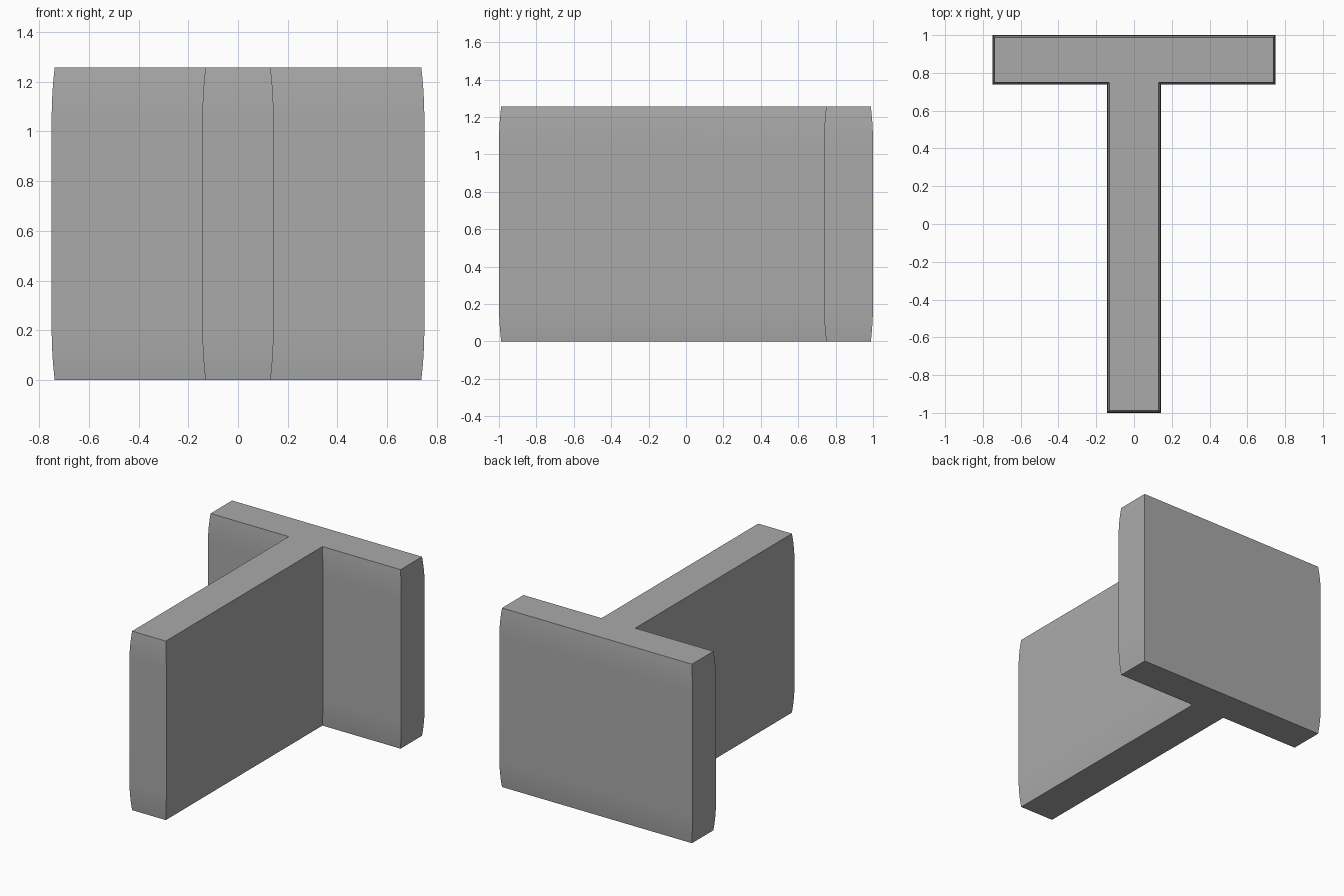
import bpy
import bmesh

if "Cube" in bpy.data.objects:
    bpy.data.objects.remove(bpy.data.objects["Cube"])

HEIGHT = 1.257
CURVE = 0.2      # height of the rounded zone at each end
INSET = 0.012    # how far the outline draws in at each end
STEPS = 8


def outline(d):
    """T-shaped outline, drawn in by d on every side."""
    bar, stem, back, inner, front = 0.75 - d, 0.143 - d, 1 - d, 0.738 + d, -1 + d
    half = [(stem, front), (stem, inner), (bar, inner), (bar, back)]
    return half + [(-x, y) for x, y in reversed(half)]


# Levels: gentle arc at the bottom, straight middle, arc at the top
levels = [(CURVE * (1 - i / STEPS), INSET * (i / STEPS) ** 2) for i in range(STEPS, -1, -1)]
levels += [(HEIGHT - z, d) for z, d in reversed(levels)]

# Loft the T profile through the levels
bm = bmesh.new()
rings = [[bm.verts.new((x, y, z)) for x, y in outline(d)] for z, d in levels]
for low, high in zip(rings, rings[1:]):
    for i in range(8):
        j = (i + 1) % 8
        bm.faces.new((low[i], low[j], high[j], high[i]))
bm.faces.new(rings[-1])
bm.faces.new(list(reversed(rings[0])))
bmesh.ops.recalc_face_normals(bm, faces=bm.faces)

mesh = bpy.data.meshes.new("t_block")
bm.to_mesh(mesh)
bm.free()
block = bpy.data.objects.new("t_block", mesh)
bpy.context.collection.objects.link(block)

# Single plain grey
grey = bpy.data.materials.new("plain_grey")
grey.diffuse_color = (0.4, 0.4, 0.4, 1)
grey.use_nodes = True
grey.node_tree.nodes["Principled BSDF"].inputs["Base Color"].default_value = grey.diffuse_color
mesh.materials.append(grey)

# Smooth arcs, sharp corners
bpy.context.view_layer.objects.active = block
block.select_set(True)
bpy.ops.object.shade_smooth_by_angle(angle=0.6)
